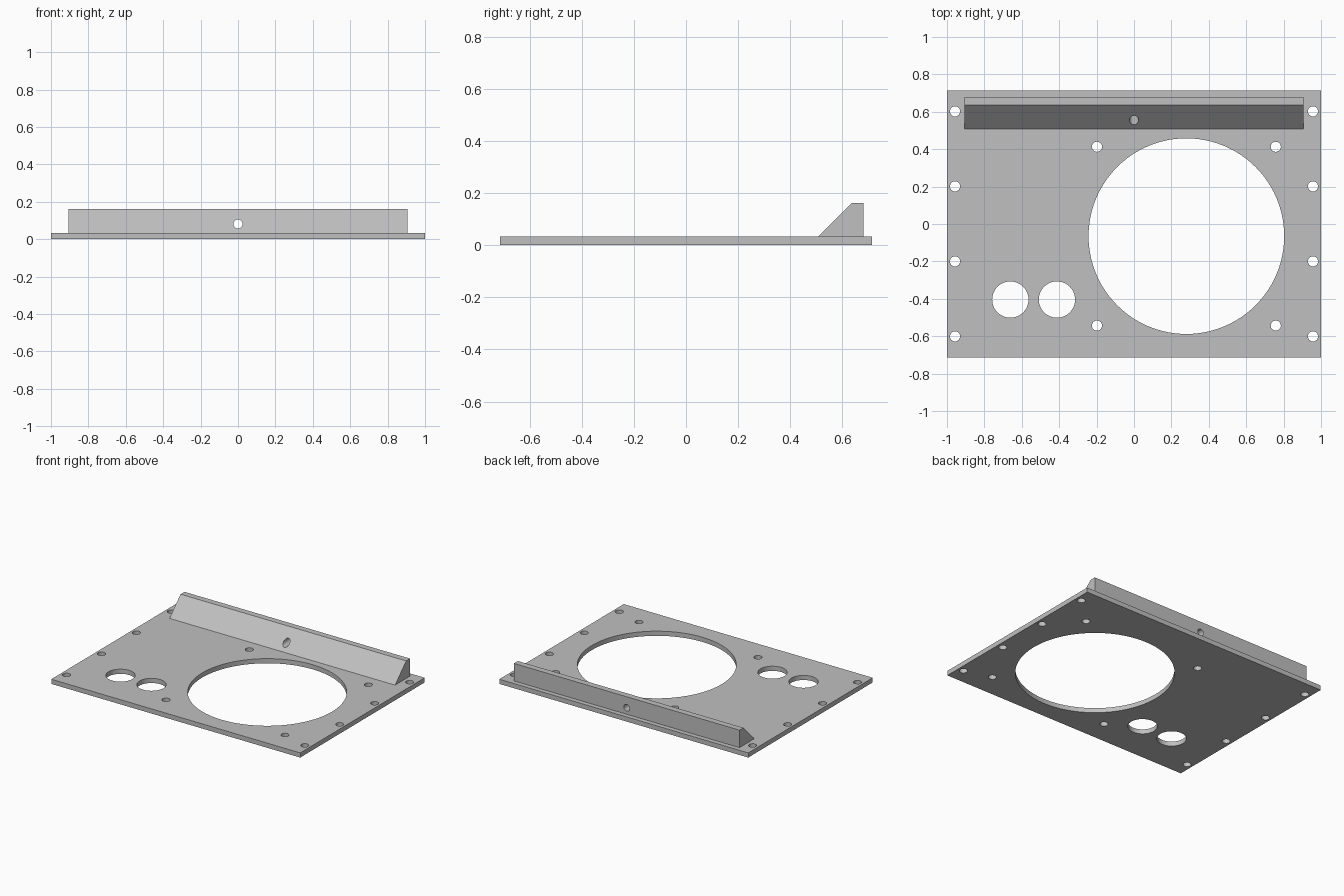
import bpy, bmesh, math
from mathutils import Matrix, Vector

if "Cube" in bpy.data.objects:
    bpy.data.objects.remove(bpy.data.objects["Cube"])

grey = bpy.data.materials.new("grey")
grey.diffuse_color = (0.53, 0.53, 0.53, 1)
grey.use_nodes = True
grey.node_tree.nodes["Principled BSDF"].inputs["Base Color"].default_value = grey.diffuse_color

PLATE_T = 0.034   # plate thickness
BAR_TOP = 0.161   # top of the bevelled bar


def prism(name, profile, axis_vec):
    """Extrude a closed planar outline along a vector."""
    bm = bmesh.new()
    face = bm.faces.new([bm.verts.new(p) for p in profile])
    out = bmesh.ops.extrude_face_region(bm, geom=[face], use_keep_orig=True)
    moved = [g for g in out["geom"] if isinstance(g, bmesh.types.BMVert)]
    bmesh.ops.translate(bm, verts=moved, vec=Vector(axis_vec))
    bmesh.ops.recalc_face_normals(bm, faces=bm.faces)
    return finish(name, bm)


def finish(name, bm):
    mesh = bpy.data.meshes.new(name)
    bm.to_mesh(mesh)
    bm.free()
    mesh.materials.append(grey)
    obj = bpy.data.objects.new(name, mesh)
    bpy.context.collection.objects.link(obj)
    return obj


def drill(target, holes, along_y=False):
    """Cut round holes given as (centre, radius, sides)."""
    bm = bmesh.new()
    turn = Matrix.Rotation(math.pi / 2, 4, 'X') if along_y else Matrix()
    for centre, radius, sides in holes:
        bmesh.ops.create_cone(bm, cap_ends=True, segments=sides,
                              radius1=radius, radius2=radius, depth=0.5,
                              matrix=Matrix.Translation(centre) @ turn)
    cutter = finish("hole_cutter", bm)
    cutter.hide_render = True
    mod = target.modifiers.new("holes", 'BOOLEAN')
    mod.operation = 'DIFFERENCE'
    mod.solver = 'EXACT'
    mod.object = cutter
    bpy.ops.object.select_all(action='DESELECT')
    bpy.context.view_layer.objects.active = target
    target.select_set(True)
    bpy.ops.object.modifier_apply(modifier=mod.name)
    bpy.data.objects.remove(cutter)
    bpy.ops.object.shade_smooth_by_angle(angle=math.radians(30))


# Flat mounting plate
plate = prism("plate", [(-1, -0.714, 0), (1, -0.714, 0), (1, 0.714, 0), (-1, 0.714, 0)],
              (0, 0, PLATE_T))

# Large opening and the pair of medium openings
holes = [((0.28, -0.065, 0), 0.523, 96),
         ((-0.661, -0.404, 0), 0.097, 48),
         ((-0.412, -0.404, 0), 0.097, 48)]
# Screw holes around the large opening
holes += [((0.28 + sx * 0.478, -0.065 + sy * 0.478, 0), 0.027, 32)
          for sx in (-1, 1) for sy in (-1, 1)]
# Screw holes along both side edges
holes += [((sx * 0.957, 0.602 - 0.401 * i, 0), 0.027, 32)
          for sx in (-1, 1) for i in range(4)]
drill(plate, holes)

# Bevelled bar along the rear with a cross hole
bar = prism("rear_bar", [(-0.906, 0.508, PLATE_T), (-0.906, 0.68, PLATE_T),
                         (-0.906, 0.68, BAR_TOP), (-0.906, 0.635, BAR_TOP)],
            (1.812, 0, 0))
drill(bar, [((0, 0.6, 0.081), 0.024, 32)], along_y=True)
